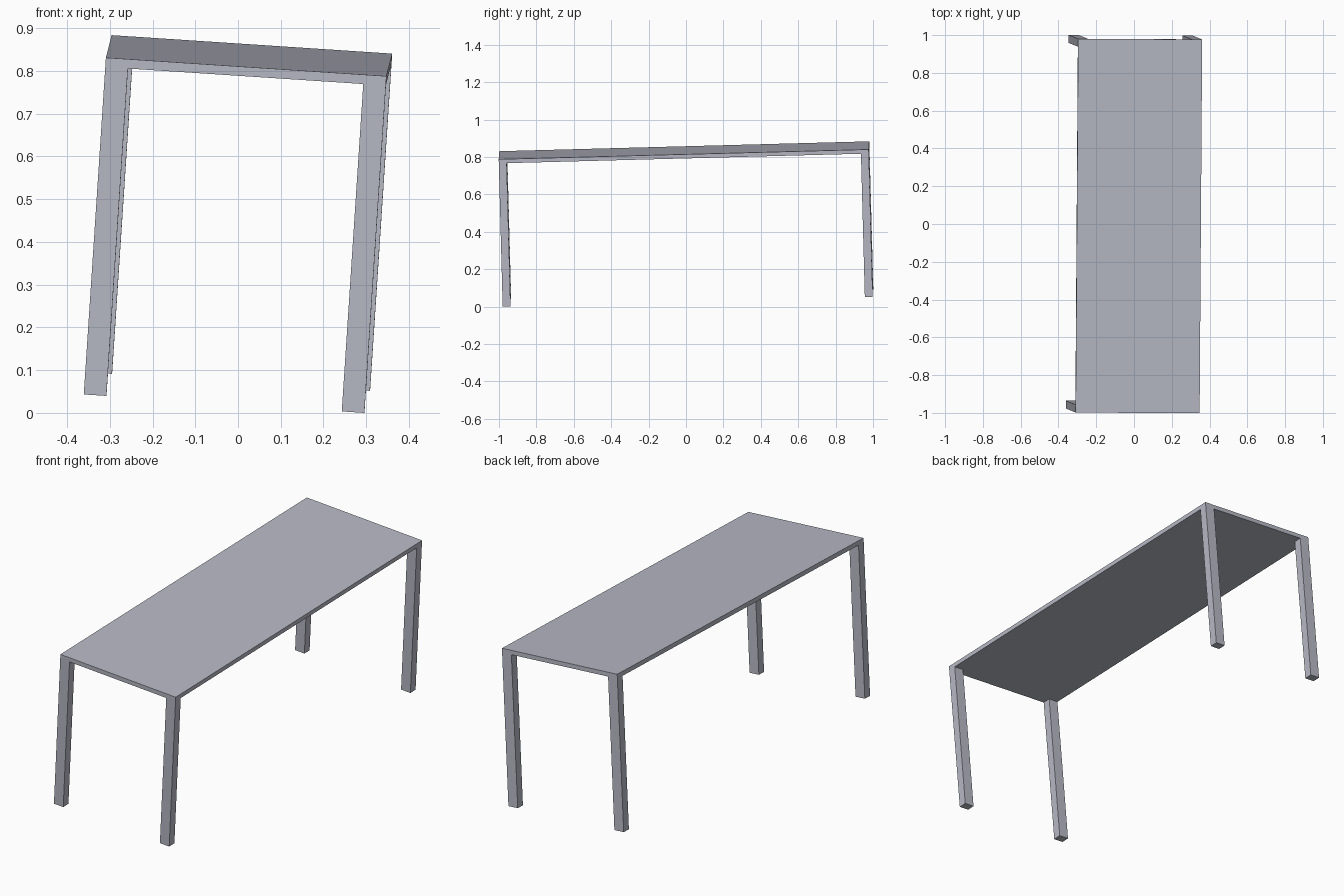
import bpy
import bmesh
import math
from mathutils import Matrix, Vector

cube = bpy.data.objects.get("Cube")
if cube:
    bpy.data.objects.remove(cube, do_unlink=True)

# Table sizes in its own upright frame
WIDTH, LENGTH, HEIGHT = 0.658, 1.979, 0.79
TOP_THICKNESS = 0.022
LEG_X, LEG_Y = 0.053, 0.042

grey = bpy.data.materials.new("blue grey")
colour = (0.48, 0.49, 0.56, 1.0)
grey.use_nodes = True
grey.diffuse_color = colour
grey.node_tree.nodes["Principled BSDF"].inputs["Base Color"].default_value = colour

# Underside grid, split so that each corner cell is the footprint of a leg
bm = bmesh.new()
xs = [-WIDTH / 2, -WIDTH / 2 + LEG_X, WIDTH / 2 - LEG_X, WIDTH / 2]
ys = [-LENGTH / 2, -LENGTH / 2 + LEG_Y, LENGTH / 2 - LEG_Y, LENGTH / 2]
grid = [[bm.verts.new((x, y, -TOP_THICKNESS)) for y in ys] for x in xs]
cells = {}
for i in range(3):
    for j in range(3):
        cells[i, j] = bm.faces.new((grid[i][j], grid[i][j + 1],
                                    grid[i + 1][j + 1], grid[i + 1][j]))


def extrude(faces, dz):
    """Pull faces along the local vertical, removing the starting faces."""
    result = bmesh.ops.extrude_face_region(bm, geom=faces)["geom"]
    verts = [g for g in result if isinstance(g, bmesh.types.BMVert)]
    bmesh.ops.translate(bm, verts=verts, vec=(0, 0, dz))


# Slab: thicken the underside upward, keeping the underside cells
underside = list(cells.values())
copy = bmesh.ops.extrude_face_region(bm, geom=underside, use_keep_orig=True)["geom"]
bmesh.ops.translate(bm, verts=[g for g in copy if isinstance(g, bmesh.types.BMVert)],
                    vec=(0, 0, TOP_THICKNESS))

# Legs: pull each corner cell down to the floor
for f in [f for f in bm.faces
          if all(v.co.z < -TOP_THICKNESS / 2 for v in f.verts)
          and abs(f.calc_center_median().x) > WIDTH / 2 - LEG_X
          and abs(f.calc_center_median().y) > LENGTH / 2 - LEG_Y]:
    extrude([f], TOP_THICKNESS - HEIGHT)
    if f.is_valid:
        bm.faces.remove(f)

# Clean flat faces: merge coplanar cells
bmesh.ops.recalc_face_normals(bm, faces=bm.faces)
bmesh.ops.dissolve_limit(bm, angle_limit=math.radians(1),
                         verts=bm.verts, edges=bm.edges)

# Tilt the whole table and stand its lowest corner on the floor
up = Vector((0.0655, -0.027, 0.9975)).normalized()
along = Vector((0.0068, 0.9996, 0.0265))
along = (along - up * along.dot(up)).normalized()
across = along.cross(up)
bm.transform(Matrix((across, along, up)).transposed().to_4x4())
low = [min(v.co[k] for v in bm.verts) for k in range(3)]
high = [max(v.co[k] for v in bm.verts) for k in range(3)]
bmesh.ops.translate(bm, verts=bm.verts, vec=(-(low[0] + high[0]) / 2,
                                             -(low[1] + high[1]) / 2, -low[2]))

mesh = bpy.data.meshes.new("table")
bm.to_mesh(mesh)
bm.free()
mesh.materials.append(grey)
table = bpy.data.objects.new("table", mesh)
bpy.context.collection.objects.link(table)
